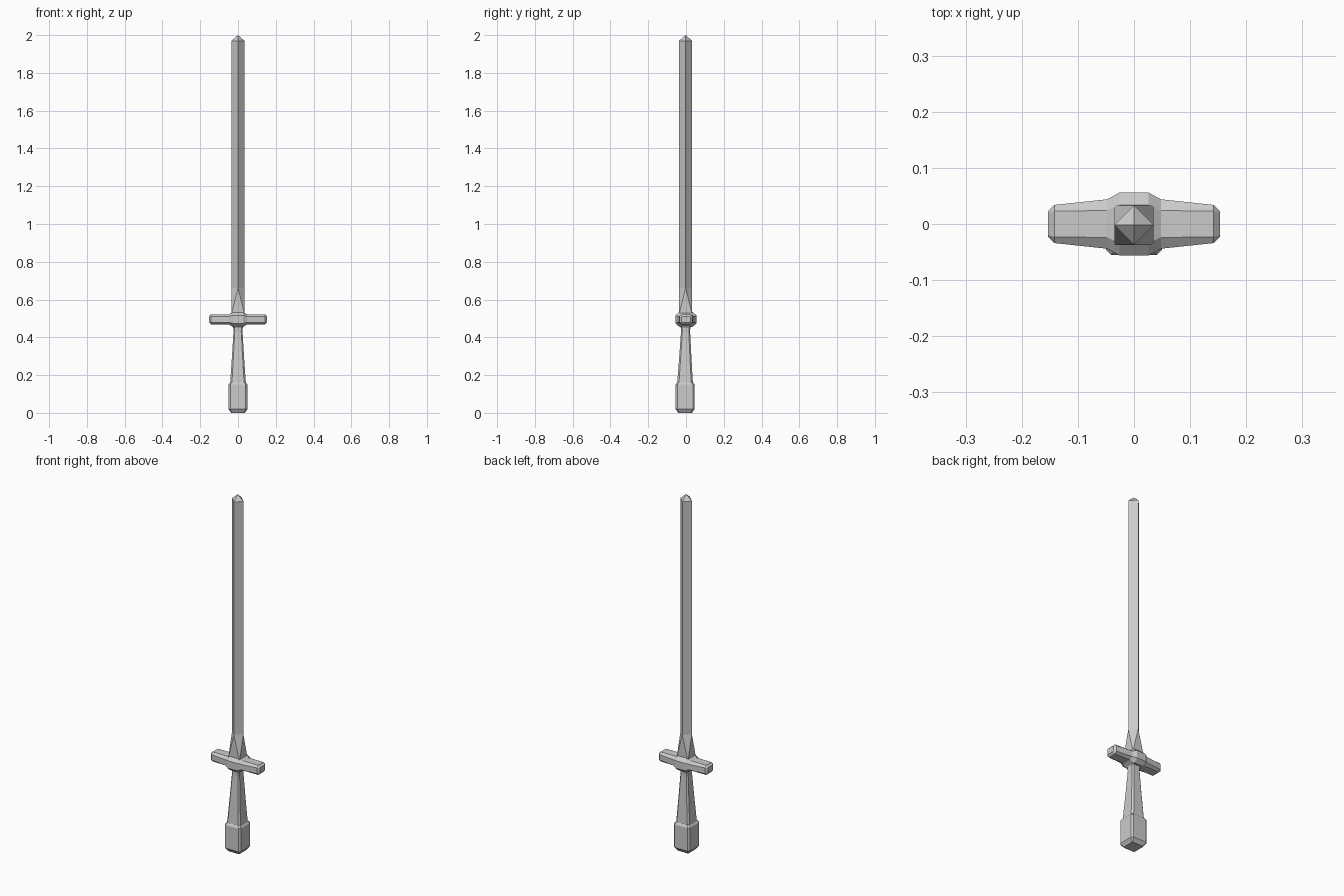
import bpy, bmesh

if "Cube" in bpy.data.objects:
    bpy.data.objects.remove(bpy.data.objects["Cube"])


def oct_ring(a, b, ca, cb):
    """Chamfered rectangle outline, half sizes a, b with corner cuts ca, cb."""
    return [(a, b - cb), (a - ca, b), (ca - a, b), (-a, b - cb),
            (-a, cb - b), (ca - a, -b), (a - ca, -b), (a, cb - b)]


def loft(name, rings):
    """Skin equal-length rings of 3D points and cap both ends."""
    bm = bmesh.new()
    loops = [[bm.verts.new(p) for p in r] for r in rings]
    n = len(loops[0])
    for lo, hi in zip(loops, loops[1:]):
        for i in range(n):
            j = (i + 1) % n
            bm.faces.new((lo[i], lo[j], hi[j], hi[i]))
    bm.faces.new(loops[0][::-1])
    bm.faces.new(loops[-1])
    return finish(name, bm)


def finish(name, bm):
    bmesh.ops.recalc_face_normals(bm, faces=bm.faces)
    mesh = bpy.data.meshes.new(name)
    bm.to_mesh(mesh)
    bm.free()
    ob = bpy.data.objects.new(name, mesh)
    bpy.context.collection.objects.link(ob)
    return ob


def upright(name, rows, y0, y1):
    """Square chamfered shaft; rows are (z, half width, chamfer)."""
    z0, z1 = rows[0][0], rows[-1][0]
    rings = []
    for z, h, c in rows:
        yc = y0 + (y1 - y0) * (z - z0) / (z1 - z0)
        rings.append([(x, y + yc, z) for x, y in oct_ring(h, h, c, c)])
    return loft(name, rings)


# Pommel
upright("pommel", [(0, .036, .004), (.02, .05, .009), (.15, .05, .009),
                   (.162, .042, .009)], -.005, -.005)

# Grip, flaring slightly where it meets the guard
upright("grip", [(.155, .042, .009), (.18, .04, .009), (.30, .032, .008),
                 (.43, .024, .007), (.45, .025, .007), (.465, .032, .007)], -.005, -.002)

# Crossguard: rows of (x, half depth, half height, depth cut, height cut)
half = [(.153, .023, .016, .003, .003), (.142, .034, .027, .011, .011),
        (.048, .044, .027, .02, .011), (.026, .056, .04, .022, .019)]
rows = [(-r[0],) + r[1:] for r in half] + half[::-1]
loft("crossguard", [[(x, y, .495 + z) for y, z in oct_ring(d, h, cd, ch)]
                    for x, d, h, cd, ch in rows])

# Blade: square root twisting into a diamond section with a short point
bm = bmesh.new()
w, yc = .035, -.002
root = [bm.verts.new((x * w, y * w + yc, .52)) for x, y in ((1, -1), (1, 1), (-1, 1), (-1, -1))]
diamond = ((1, 0), (0, 1), (-1, 0), (0, -1))
low = [bm.verts.new((x * w, y * w + yc, .66)) for x, y in diamond]
high = [bm.verts.new((x * w, y * w + yc, 1.97)) for x, y in diamond]
tip = bm.verts.new((0, yc, 2.0))
for i in range(4):
    j = (i + 1) % 4
    bm.faces.new((root[i], root[j], low[i]))
    bm.faces.new((root[j], low[j], low[i]))
    bm.faces.new((low[i], low[j], high[j], high[i]))
    bm.faces.new((high[i], high[j], tip))
bm.faces.new(root[::-1])
finish("blade", bm)
